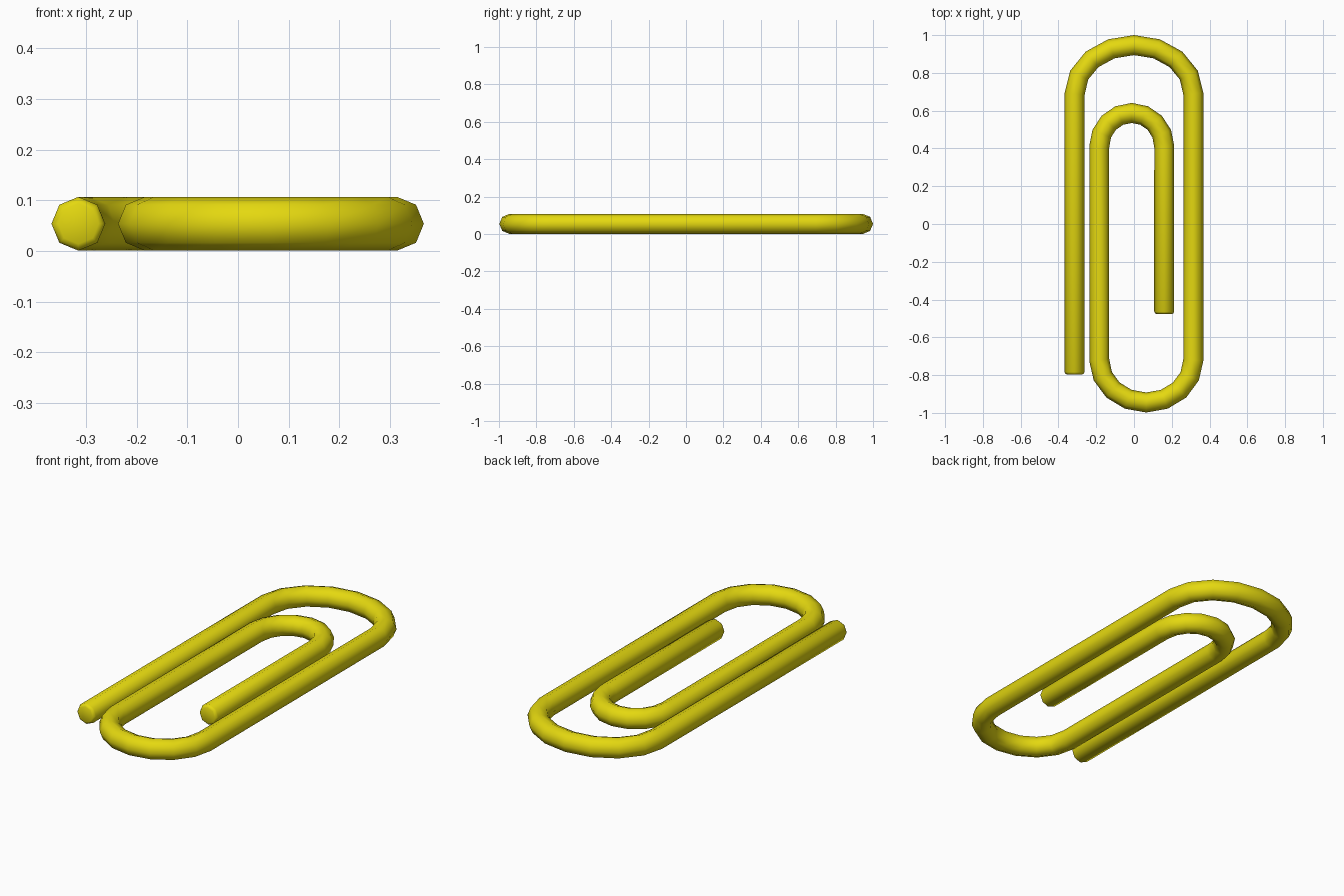
import bpy, bmesh, math
from mathutils import Vector

if "Cube" in bpy.data.objects:
    bpy.data.objects.remove(bpy.data.objects["Cube"])

R = 0.053      # wire radius
SIDES = 8      # sides of the wire
Z = 0.054      # height of the wire centre


def bend(cx, cy, rx, ry, a0, a1, n=8):
    """Points along an elliptical bend, angles in degrees."""
    return [(cx + rx * math.cos(math.radians(a0 + (a1 - a0) * i / n)),
             cy + ry * math.sin(math.radians(a0 + (a1 - a0) * i / n)))
            for i in range(n + 1)]


# Wire centre line: outer leg, top bend, bottom bend, inner bend, inner leg
path = [(-0.315, -0.797)]
path += bend(0.0, 0.69, 0.314, 0.257, 180, 0)
path += bend(0.065, -0.72, 0.249, 0.225, 0, -180)
path += bend(-0.012, 0.41, 0.172, 0.178, 180, 0)
path += [(0.16, -0.477)]
path = [Vector((x, y, Z)) for x, y in path]

# Stations with radii; the ends get a small rounded rim
rim = 0.013
rings = [(path[0], 0.040), (path[0] + Vector((0, rim * 0.35, 0)), 0.048),
         (path[0] + Vector((0, rim, 0)), R)]
rings += [(p, R) for p in path[1:-1]]
rings += [(path[-1] + Vector((0, rim, 0)), R),
          (path[-1] + Vector((0, rim * 0.35, 0)), 0.048), (path[-1], 0.040)]

# Sweep the octagon along the path
bm = bmesh.new()
loops = []
for i, (p, r) in enumerate(rings):
    before = (p - rings[max(i - 1, 0)][0]).normalized()
    after = (rings[min(i + 1, len(rings) - 1)][0] - p).normalized()
    t = (before + after).normalized()
    side = Vector((t.y, -t.x, 0))
    loops.append([bm.verts.new(p + side * r * math.cos(k * math.tau / SIDES)
                               + Vector((0, 0, r * math.sin(k * math.tau / SIDES))))
                  for k in range(SIDES)])
for a, b in zip(loops, loops[1:]):
    for k in range(SIDES):
        n = (k + 1) % SIDES
        bm.faces.new((a[k], a[n], b[n], b[k]))
bm.faces.new(loops[0])
bm.faces.new(loops[-1])
bmesh.ops.recalc_face_normals(bm, faces=bm.faces)

mesh = bpy.data.meshes.new("paper_clip_wire")
bm.to_mesh(mesh)
bm.free()
clip = bpy.data.objects.new("paper_clip_wire", mesh)
bpy.context.collection.objects.link(clip)

# Yellow coating
yellow = bpy.data.materials.new("yellow coating")
yellow.diffuse_color = (0.78, 0.69, 0.005, 1)
yellow.use_nodes = True
yellow.node_tree.nodes["Principled BSDF"].inputs["Base Color"].default_value = yellow.diffuse_color
mesh.materials.append(yellow)

bpy.context.view_layer.objects.active = clip
clip.select_set(True)
bpy.ops.object.shade_smooth_by_angle(angle=math.radians(60))
